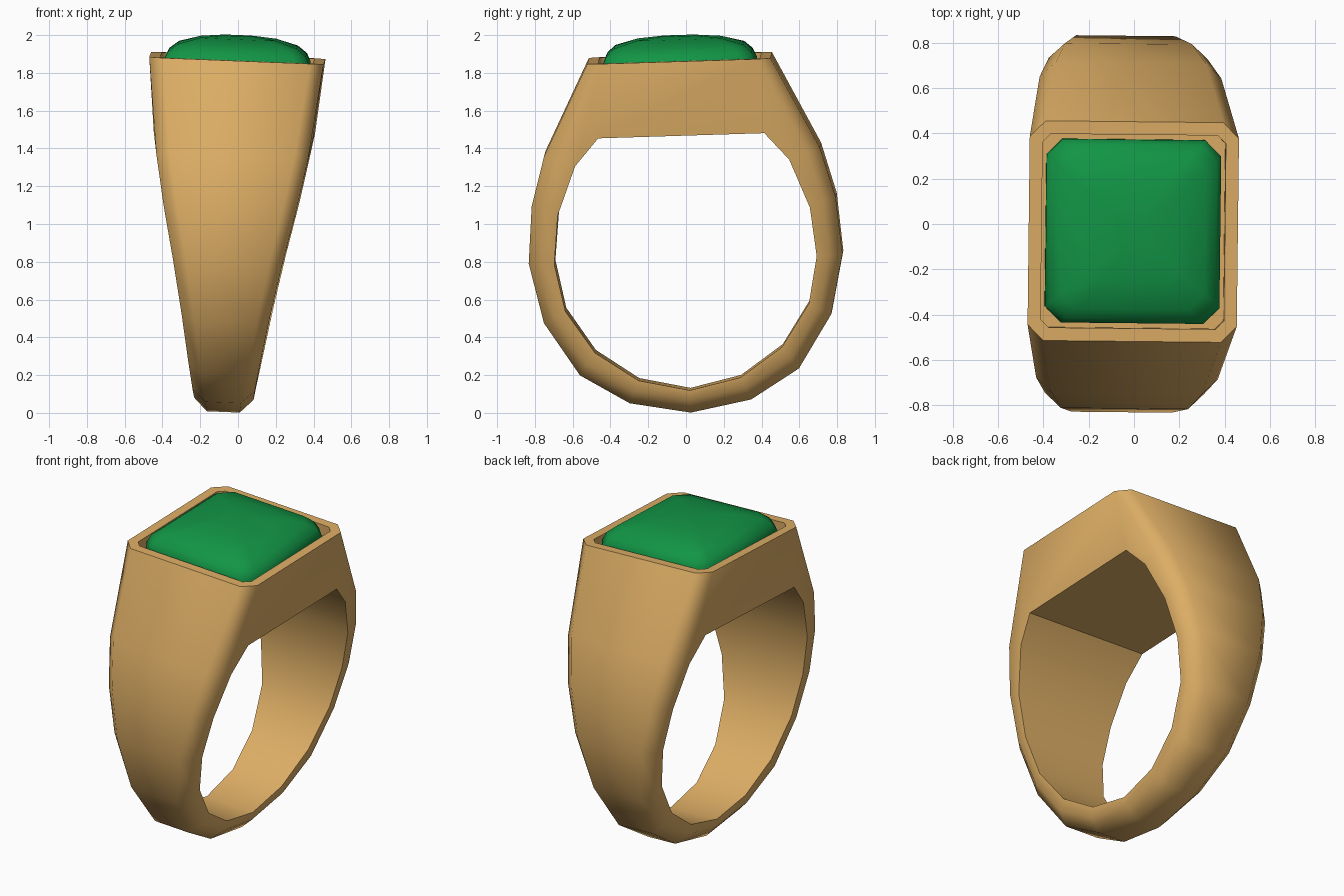
import bpy, bmesh, math
from mathutils import Matrix, Vector

if "Cube" in bpy.data.objects:
    bpy.data.objects.remove(bpy.data.objects["Cube"])


def material(name, rgb):
    m = bpy.data.materials.new(name)
    m.diffuse_color = (*rgb, 1)
    m.use_nodes = True
    m.node_tree.nodes["Principled BSDF"].inputs["Base Color"].default_value = m.diffuse_color
    return m


gold = material("gold", (0.72, 0.42, 0.13))
green = material("green_gem", (0.006, 0.30, 0.06))

# The whole ring leans slightly
lean = (Matrix.Translation((-0.045, 0, 0.83))
        @ Matrix.Rotation(math.radians(-0.6), 4, 'Z')
        @ Matrix.Rotation(math.radians(2.3), 4, 'Y')
        @ Matrix.Rotation(math.radians(1.8), 4, 'X')
        @ Matrix.Translation((0, 0, -0.83)))


def finish(bm, name, mat, angle):
    bmesh.ops.recalc_face_normals(bm, faces=bm.faces)
    bm.transform(lean)
    me = bpy.data.meshes.new(name)
    bm.to_mesh(me)
    bm.free()
    me.materials.append(mat)
    ob = bpy.data.objects.new(name, me)
    bpy.context.collection.objects.link(ob)
    bpy.ops.object.select_all(action='DESELECT')
    ob.select_set(True)
    bpy.context.view_layer.objects.active = ob
    bpy.ops.object.shade_smooth_by_angle(angle=math.radians(angle))


def half_width(z):
    """Band half width, growing from the bottom to the top."""
    table = [(0, .15), (.1, .16), (.5, .227), (.8, .285), (1.1, .35), (1.5, .425), (1.88, .462)]
    for (z0, w0), (z1, w1) in zip(table, table[1:]):
        if z <= z1:
            return w0 + (w1 - w0) * (z - z0) / (z1 - z0)
    return table[-1][1]


# Band: half outlines (y, z) from the bottom up to the top plate
outer = [(0, .004), (.322, .064), (.58, .221), (.761, .505), (.831, .825),
         (.805, 1.13), (.73, 1.396), (.485, 1.88)]
inner = [(0, .125), (.27, .185), (.495, .34), (.645, .567), (.695, .82),
         (.668, 1.08), (.567, 1.34), (.44, 1.485)]
CHAMFER = 0.07

bm = bmesh.new()


def section(o, i, top, side):
    """Six-sided cross-section with chamfered outer corners."""
    o, i = Vector(o), Vector(i)
    m = o + (Vector((-1, 0)) if top else (i - o).normalized()) * CHAMFER
    wi, wm = half_width(i.y), half_width(m.y)
    ring = [(-wi, i), (-wm, m), (CHAMFER - wm, o), (wm - CHAMFER, o), (wm, m), (wi, i)]
    return [bm.verts.new((x, side * p.x, p.y)) for x, p in ring]


last = len(outer) - 1
back = [section(outer[k], inner[k], k == last, 1) for k in range(last + 1)]
front = [section(outer[k], inner[k], k == last, -1) for k in range(1, last + 1)]
loop = front[::-1] + back
for a, b in zip(loop, loop[1:]):
    for j in range(6):
        n = (j + 1) % 6
        bm.faces.new((a[j], a[n], b[n], b[j]))

# Solid head: two cheeks, finger flat and top plate
a, b = back[-1], front[-1]
for j, n in ((0, 1), (4, 5), (5, 0)):
    bm.faces.new((a[j], a[n], b[n], b[j]))
plate = bm.faces.new(a[1:5] + b[4:0:-1])

# Socket sunk into the top plate
bmesh.ops.recalc_face_normals(bm, faces=bm.faces)
bmesh.ops.inset_region(bm, faces=[plate], thickness=0.062)
wall = bmesh.ops.extrude_discrete_faces(bm, faces=[plate])["faces"]
for v in wall[0].verts:
    v.co.z -= 0.07
finish(bm, "ring_band", gold, 48)

# Gem: stacked chamfered rectangles forming a low dome (half x, half y, corner, z)
bm = bmesh.new()
levels = [(.385, .405, .07, 1.81), (.385, .405, .07, 1.865), (.365, .385, .07, 1.91),
          (.315, .342, .07, 1.95), (.20, .22, .05, 1.985), (.08, .09, .025, 1.999)]
rings = []
for x, y, c, z in levels:
    pts = [(x, y - c), (x - c, y), (c - x, y), (-x, y - c),
           (-x, c - y), (c - x, -y), (x - c, -y), (x, c - y)]
    rings.append([bm.verts.new((px, py, z)) for px, py in pts])
for a, b in zip(rings, rings[1:]):
    for j in range(8):
        n = (j + 1) % 8
        bm.faces.new((a[j], a[n], b[n], b[j]))
bm.faces.new(rings[0][::-1])
bm.faces.new(rings[-1])
finish(bm, "gem", green, 50)
